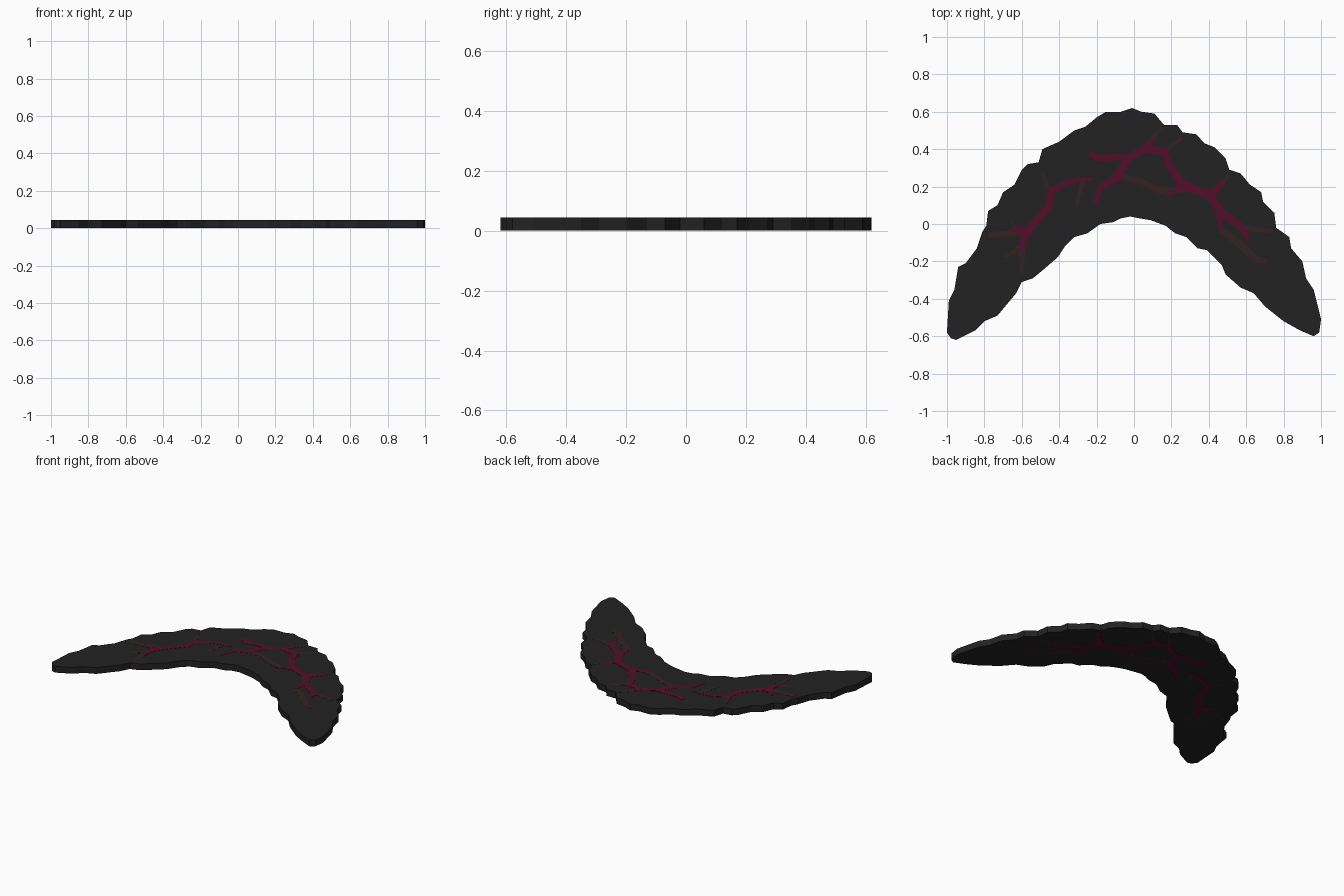
import bpy, bmesh
from mathutils import Vector

if "Cube" in bpy.data.objects:
    bpy.data.objects.remove(bpy.data.objects["Cube"])

THICK = 0.045
SKIN = 0.0012   # how far the vein plates stand off the slab


def material(name, rgb):
    m = bpy.data.materials.new(name)
    m.diffuse_color = (*rgb, 1)
    m.use_nodes = True
    m.node_tree.nodes["Principled BSDF"].inputs["Base Color"].default_value = m.diffuse_color
    return m


charcoal = material("charcoal", (0.016, 0.016, 0.016))
crimson = material("crimson", (0.085, 0.0045, 0.020))
ember = material("dull_brown", (0.034, 0.016, 0.016))


def finish(bm, name, mat):
    bmesh.ops.recalc_face_normals(bm, faces=bm.faces)
    me = bpy.data.meshes.new(name)
    bm.to_mesh(me)
    bm.free()
    me.materials.append(mat)
    ob = bpy.data.objects.new(name, me)
    bpy.context.collection.objects.link(ob)
    return ob


def prism(bm, pts, z0, z1):
    lo = [bm.verts.new((p[0], p[1], z0)) for p in pts]
    hi = [bm.verts.new((p[0], p[1], z1)) for p in pts]
    caps = [bm.faces.new(lo[::-1]), bm.faces.new(hi)]
    n = len(pts)
    for i in range(n):
        j = (i + 1) % n
        bm.faces.new((lo[i], lo[j], hi[j], hi[i]))
    return caps


# Ragged crescent outline, in hundredths of a unit: outer rim then inner rim
outer = [(-100, -58), (-99, -41), (-96, -35), (-94, -23), (-90, -21), (-84, -13),
         (-81, -4), (-79, -1), (-78, 7), (-73, 10), (-70, 17), (-64, 21), (-60, 29),
         (-57, 32), (-51, 33), (-49, 40), (-40, 44), (-32, 50), (-26, 52), (-20, 57),
         (-15, 60), (-7, 60), (-1, 62), (4, 60), (11, 59), (16, 53), (23, 53),
         (26, 49), (33, 48), (38, 43), (43, 41), (49, 35), (51, 29), (57, 27),
         (62, 21), (68, 17), (69, 12), (75, 6), (76, -2), (83, -7), (84, -13),
         (90, -20), (92, -29), (96, -35), (98, -43), (100, -51), (99, -58)]
inner = [(96, -60), (89, -57), (80, -52), (75, -48), (70, -44), (64, -37), (57, -34),
         (49, -27), (47, -22), (39, -14), (34, -13), (28, -7), (22, -5), (17, -1),
         (9, 2), (3, 3), (-2, 4), (-7, 3), (-11, 1), (-18, 0), (-25, -5), (-32, -7),
         (-37, -12), (-41, -18), (-48, -24), (-54, -29), (-60, -31), (-63, -37),
         (-73, -49), (-80, -52), (-85, -57), (-95, -62), (-98, -61)]

# Crescent slab
bm = bmesh.new()
rim = [(x / 100, y / 100) for x, y in outer + inner]
caps = prism(bm, rim[::-1], SKIN, THICK - SKIN)
bmesh.ops.triangulate(bm, faces=caps)
finish(bm, "crescent_slab", charcoal)


# Vein: tapered ribbon through (x, y, width) points, as thin plates
def ribbon(path):
    p = [Vector((x, y)) / 100 for x, y, w in path]
    left, right = [], []
    for i, q in enumerate(p):
        d = (p[min(i + 1, len(p) - 1)] - p[max(i - 1, 0)]).normalized()
        side = Vector((-d.y, d.x)) * path[i][2] / 200
        left.append(q + side)
        right.append(q - side)
    return left, right


def veins(name, paths, mat, proud):
    bm = bmesh.new()
    for path in paths:
        left, right = ribbon(path)
        for z0, z1 in ((SKIN - proud, SKIN + 0.002),
                       (THICK - SKIN - 0.002, THICK - SKIN + proud)):
            for i in range(len(path) - 1):
                prism(bm, [right[i], right[i + 1], left[i + 1], left[i]], z0, z1)
    finish(bm, name, mat)


veins("main_veins", [
    [(-60, -15, 2.5), (-59, -6, 5), (-52, 2, 4), (-45, 10, 4), (-45, 17, 4),
     (-37, 22, 3), (-29, 24, 2.5), (-22, 24, 1)],
    [(-67, -4, 1.5), (-59, -2, 4)],
    [(-24, 38, 3), (-18, 35, 4), (-9, 36, 3.5), (-3, 35, 4)],
    [(-10, 24, 5), (-3, 35, 4), (5, 40, 4), (16, 39, 5), (19, 31, 4),
     (26, 21, 5), (40, 16, 5), (47, 6, 4), (58, -2, 4), (61, -8, 2)],
    [(-7, 26, 5), (-18, 20, 3), (-21, 10, 2)],
    [(40, 15, 5), (48, 23, 2)],
    [(27, 21, 4), (17, 15, 1.5)],
    [(45, 10, 4), (46, -3, 2)],
    [(5, 39, 4), (10, 46, 2)],
], crimson, SKIN)

veins("faint_veins", [
    [(-9, 26, 4), (3, 23, 3), (14, 18, 4), (27, 18, 2)],
    [(9, 45, 3), (15, 52, 1)],
    [(16, 39, 3), (26, 46, 1.5)],
    [(46, -3, 3), (57, -11, 4), (65, -19, 4), (71, -20, 2)],
    [(58, -2, 3), (74, -4, 2)],
    [(-59, -4, 4), (-68, -5, 3), (-78, -6, 3)],
    [(-60, -12, 3), (-69, -18, 1.5)],
    [(-60, -14, 4), (-60, -27, 1.5)],
    [(-45, 17, 3), (-49, 27, 2)],
    [(-31, 10, 1.5), (-27, 24, 3)],
    [(47, 21, 3), (51, 27, 1)],
    [(-60, -5, 3), (-66, 1, 1)],
], ember, SKIN * 0.6)
